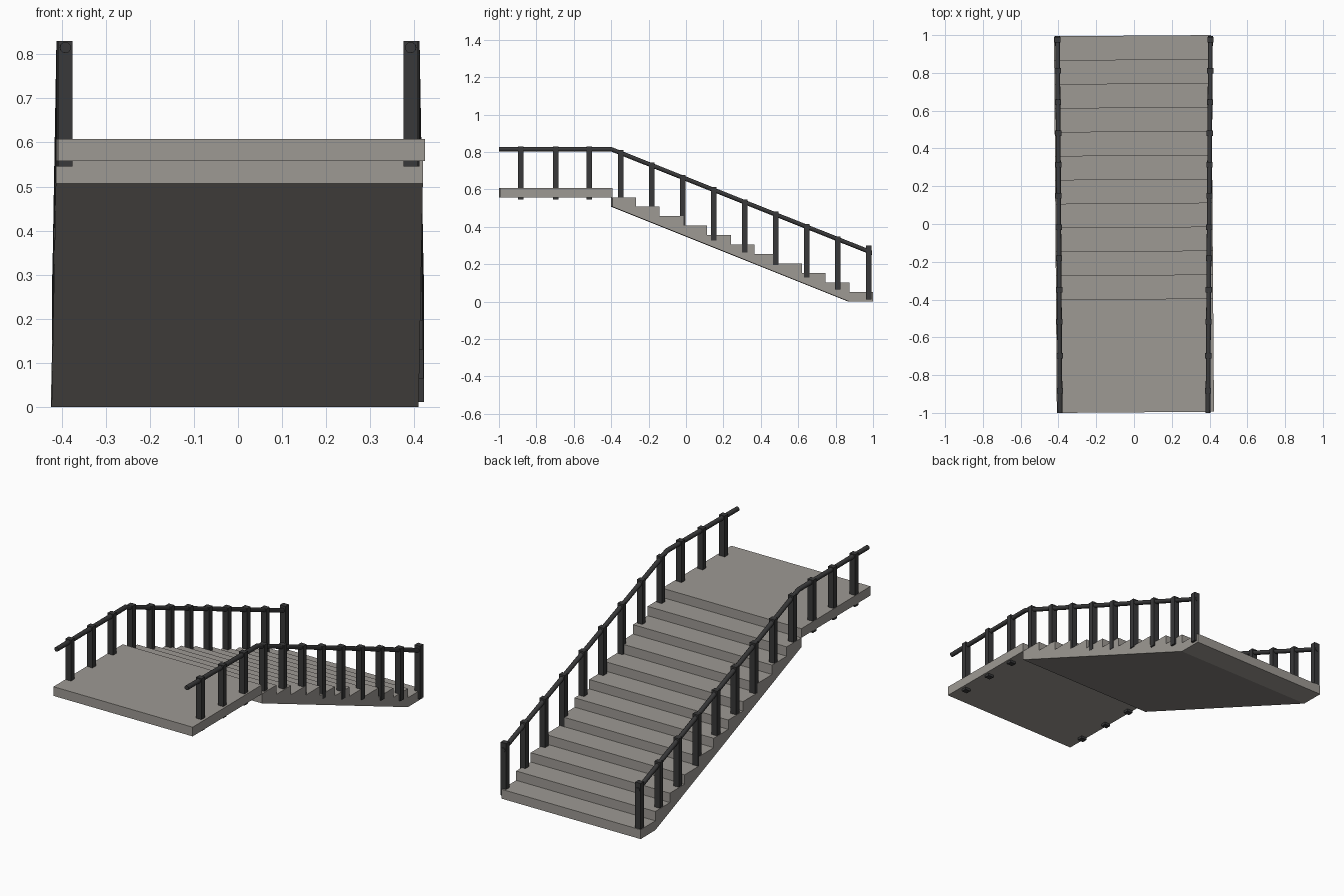
import bpy, bmesh, math

if "Cube" in bpy.data.objects:
    bpy.data.objects.remove(bpy.data.objects["Cube"])

def material(name, col):
    m = bpy.data.materials.new(name)
    m.diffuse_color = (*col, 1)
    m.use_nodes = True
    m.node_tree.nodes["Principled BSDF"].inputs["Base Color"].default_value = m.diffuse_color
    return m

STONE = material("warm grey stone", (0.34, 0.32, 0.295))
METAL = material("dark grey metal", (0.04, 0.04, 0.041))
TWIST = 0.0075          # the stonework is turned very slightly
HALF = 0.416            # half width of the stairs

def make(name, bm, mat):
    bmesh.ops.recalc_face_normals(bm, faces=bm.faces)
    me = bpy.data.meshes.new(name)
    bm.to_mesh(me)
    bm.free()
    me.materials.append(mat)
    ob = bpy.data.objects.new(name, me)
    bpy.context.collection.objects.link(ob)
    return ob

def extrude_profile(name, pts):
    """Extrude a (y, z) outline across the width."""
    bm = bmesh.new()
    f = bm.faces.new([bm.verts.new((-HALF, y, z)) for y, z in pts])
    r = bmesh.ops.extrude_face_region(bm, geom=[f])
    verts = [v for v in r["geom"] if isinstance(v, bmesh.types.BMVert)]
    bmesh.ops.translate(bm, verts=verts, vec=(2 * HALF, 0, 0))
    ob = make(name, bm, STONE)
    ob.rotation_euler.z = TWIST
    return ob

# landing slab
extrude_profile("landing", [(-0.997, 0.558), (-0.397, 0.558), (-0.397, 0.608), (-0.997, 0.608)])

# flight of eleven steps with sloped underside
N, Y0, Y1, TOP = 11, -0.397, 0.997, 0.558
run, rise = (Y1 - Y0) / N, TOP / N
pts = [(Y1 - run, 0), (Y1, 0)]
for i in range(N):
    pts += [(Y1 - i * run, (i + 1) * rise), (Y1 - (i + 1) * run, (i + 1) * rise)]
pts.append((Y0, TOP - rise))
extrude_profile("stair_flight", pts)

# railings
def rail_x(y):
    return 0.398 + 0.0068 * y

def rail_z(y):
    return 0.815 if y < -0.4 else 0.815 - 0.397 * (y + 0.4)

post_ys = [-0.883, -0.697, -0.517] + [-0.348 + i * 0.1655 for i in range(9)]
for side, label in ((-1, "left"), (1, "right")):
    # square posts
    bm = bmesh.new()
    for y in post_ys:
        top = rail_z(y) + 0.015
        bottom = top - 0.285
        if y > 0.9:                       # end post is a little taller
            top, bottom = 0.30, 0.012
        vs = bmesh.ops.create_cube(bm, size=1)["verts"]
        bmesh.ops.scale(bm, verts=vs, vec=(0.033, 0.029, top - bottom))
        bmesh.ops.translate(bm, verts=vs, vec=(side * rail_x(y), y, (top + bottom) / 2))
    make(label + "_posts", bm, METAL)

    # round handrail swept along the bent path
    bm = bmesh.new()
    S, R = 12, 0.0125
    rings = []
    for y in (-1.0, -0.4, 0.994):
        rings.append([bm.verts.new((side * rail_x(y) + R * math.cos(2 * math.pi * k / S), y,
                                    rail_z(y) + R * math.sin(2 * math.pi * k / S)))
                      for k in range(S)])
    for a, b in zip(rings, rings[1:]):
        for k in range(S):
            j = (k + 1) % S
            bm.faces.new((a[k], a[j], b[j], b[k])).smooth = True
    bm.faces.new(rings[0])
    bm.faces.new(rings[-1])
    for e in bm.edges:
        if any(len(f.verts) > 4 for f in e.link_faces):
            e.smooth = False
    make(label + "_handrail", bm, METAL)
